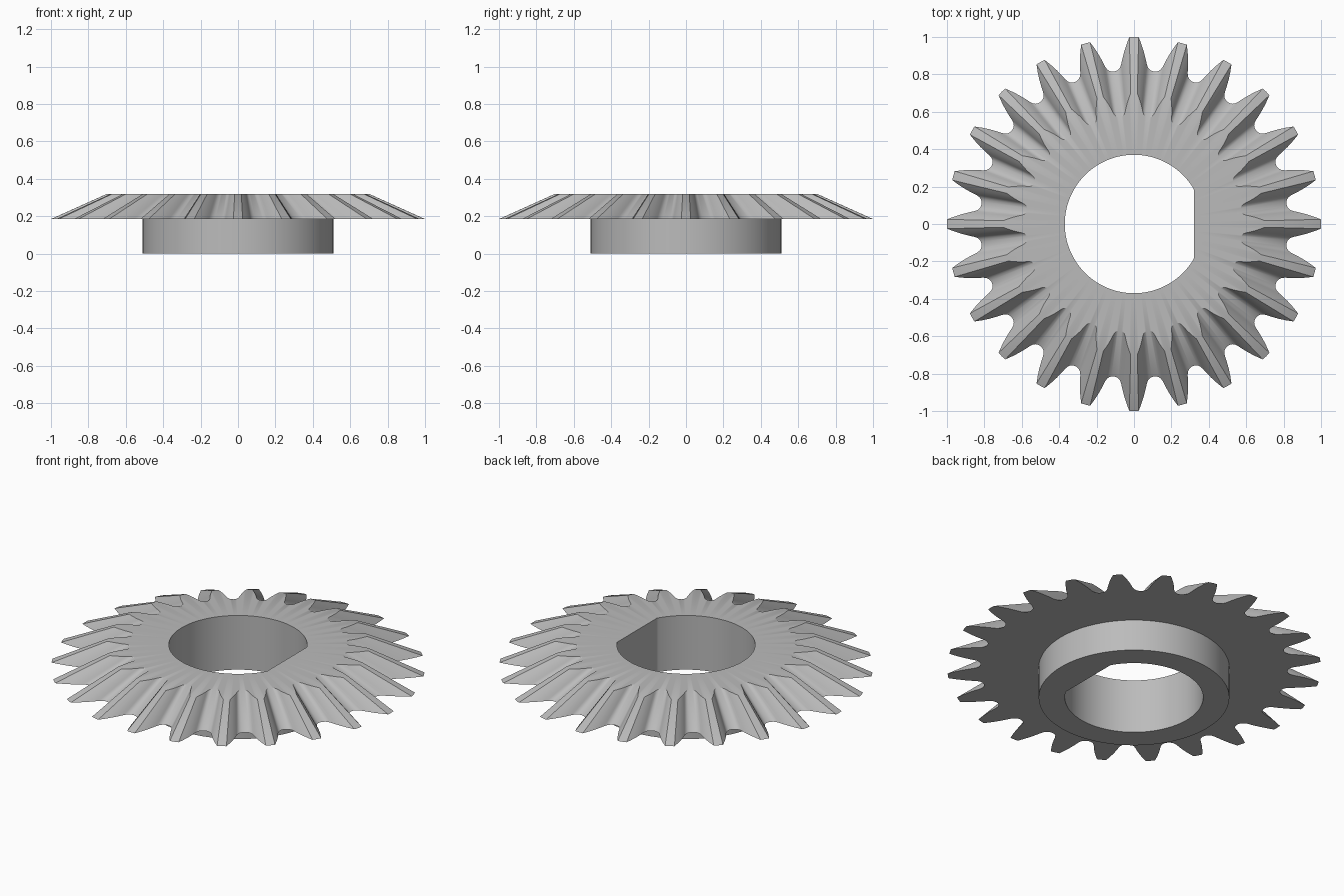
import bpy
import bmesh
from math import atan2, cos, hypot, pi, radians, sin

cube = bpy.data.objects.get("Cube")
if cube:
    bpy.data.objects.remove(cube, do_unlink=True)

TEETH = 24
TOP, BASE = 0.32, 0.185      # heights of the toothed disc
TAPER = 0.70                 # small end of the teeth relative to the large end
HUB_RADIUS = 0.51
BORE_RADIUS, FLAT_X = 0.37, 0.32

# Half tooth from tip corner to valley: distance along tooth, half width
FLANK = [(0.999, 0.025), (0.96, 0.040), (0.92, 0.053), (0.88, 0.063),
         (0.855, 0.068), (0.838, 0.074), (0.826, 0.083), (0.819, 0.094)]
ROOT = 0.822

# Polar outline of the large end, repeated around the circle
half = [(atan2(w, d), hypot(d, w)) for d, w in FLANK]
tooth = [(-a, r) for a, r in reversed(half)] + [(0, 1.0)] + half
tooth.append((pi / TEETH, ROOT))
outline = [(a + i * 2 * pi / TEETH, r) for i in range(TEETH) for a, r in tooth]


def bore(angle):
    """Round hole with one flat side."""
    c = cos(angle)
    return min(BORE_RADIUS, FLAT_X / c) if c > 0.5 else BORE_RADIUS


# Rings around the cross-section, all sharing the same angles
rings = [
    [(a, bore(a), TOP) for a, r in outline],
    [(a, r * TAPER, TOP) for a, r in outline],
    [(a, r, BASE) for a, r in outline],
    [(a, HUB_RADIUS, BASE) for a, r in outline],
    [(a, HUB_RADIUS, 0) for a, r in outline],
    [(a, bore(a), 0) for a, r in outline],
]

# Loft the rings into one closed body
bm = bmesh.new()
loops = [[bm.verts.new((r * cos(a), r * sin(a), z)) for a, r, z in ring]
         for ring in rings]
count = len(outline)
for k, lower in enumerate(loops):
    upper = loops[(k + 1) % len(loops)]
    for i in range(count):
        j = (i + 1) % count
        bm.faces.new((lower[i], upper[i], upper[j], lower[j]))
bmesh.ops.recalc_face_normals(bm, faces=bm.faces)

mesh = bpy.data.meshes.new("bevel_gear")
bm.to_mesh(mesh)
bm.free()
gear = bpy.data.objects.new("bevel_gear", mesh)
bpy.context.collection.objects.link(gear)

# Plain grey metal
grey = bpy.data.materials.new("grey")
grey.use_nodes = True
colour = (0.5, 0.5, 0.5, 1)
grey.diffuse_color = colour
grey.node_tree.nodes["Principled BSDF"].inputs["Base Color"].default_value = colour
mesh.materials.append(grey)

# Smooth flanks and round walls, crisp edges
bpy.ops.object.select_all(action="DESELECT")
gear.select_set(True)
bpy.context.view_layer.objects.active = gear
bpy.ops.object.shade_smooth_by_angle(angle=radians(30))
